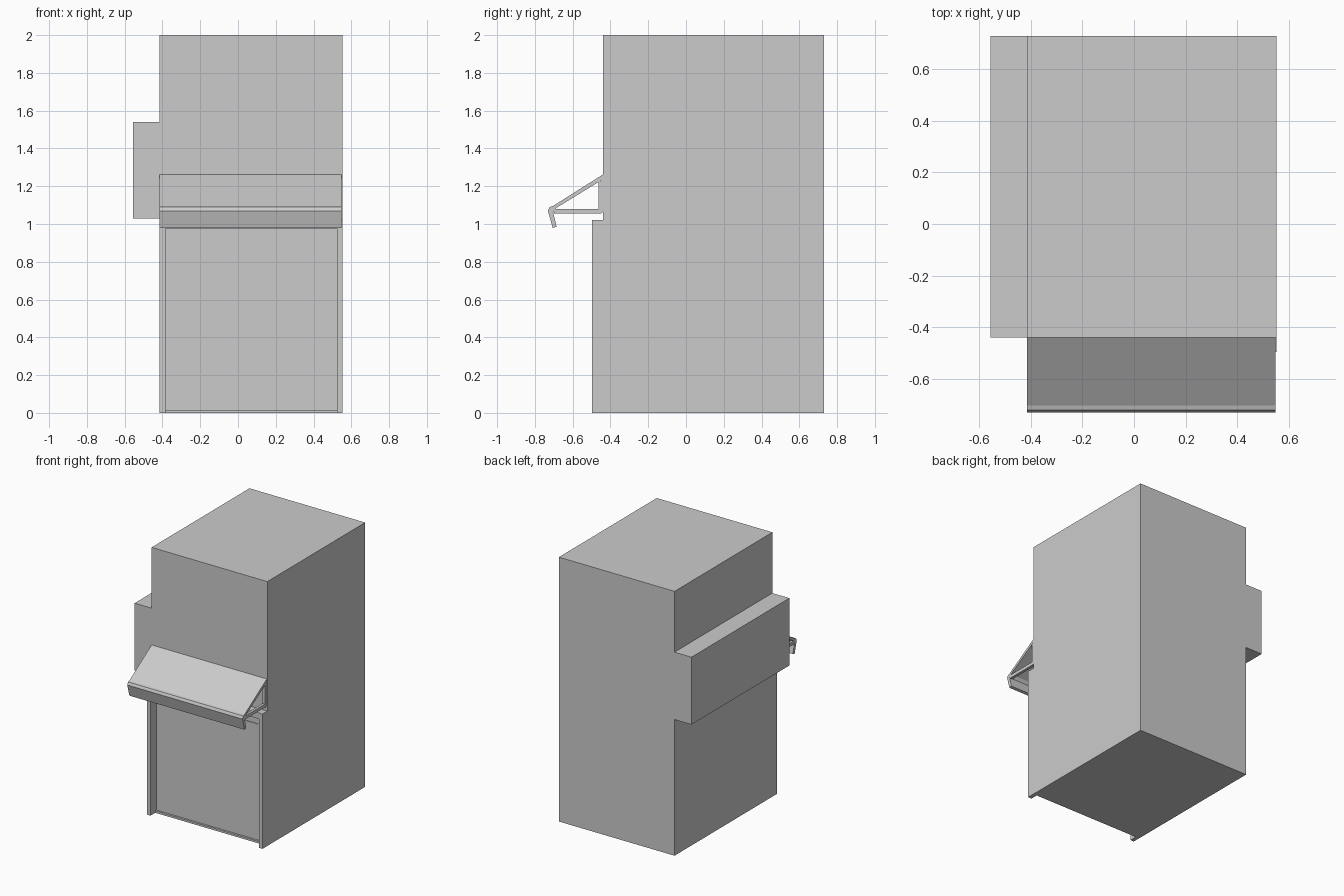
import bpy, bmesh
from mathutils import Vector

if "Cube" in bpy.data.objects:
    bpy.data.objects.remove(bpy.data.objects["Cube"])


def extrude(name, pts, start, end, axis):
    """Extrude a closed 2D profile: axis 'x' takes (y, z), axis 'y' takes (x, z)."""
    bm = bmesh.new()
    place = (lambda p, t: (t, p[0], p[1])) if axis == 'x' else (lambda p, t: (p[0], t, p[1]))
    face = bm.faces.new([bm.verts.new(place(p, start)) for p in pts])
    ext = bmesh.ops.extrude_face_region(bm, geom=[face])
    move = Vector((end - start, 0, 0)) if axis == 'x' else Vector((0, end - start, 0))
    bmesh.ops.translate(bm, vec=move,
                        verts=[g for g in ext['geom'] if isinstance(g, bmesh.types.BMVert)])
    bmesh.ops.recalc_face_normals(bm, faces=bm.faces)
    mesh = bpy.data.meshes.new(name)
    bm.to_mesh(mesh)
    bm.free()
    ob = bpy.data.objects.new(name, mesh)
    bpy.context.collection.objects.link(ob)
    return ob


def box(name, x, y, z):
    return extrude(name, [(x[0], z[0]), (x[1], z[0]), (x[1], z[1]), (x[0], z[1])], y[0], y[1], 'y')


L, R = -0.415, 0.553          # left and right sides of the cabinet
FRONT, BACK = -0.44, 0.73

# Cabinet with the projecting side duct as one solid
cabinet = extrude('cabinet', [(L, 0), (R, 0), (R, 2), (L, 2), (L, 1.54),
                              (-0.557, 1.54), (-0.557, 1.03), (L, 1.03)], FRONT, BACK, 'y')

# Shallow recess behind the door frame, leaving a low sill
cutter = box('recess_cutter', (L + 0.03, R - 0.03), (-0.6, -0.425), (0.015, 0.975))
cutter.hide_render = True
cutter.hide_viewport = True
cut = cabinet.modifiers.new('recess', 'BOOLEAN')
cut.object = cutter
cut.operation = 'DIFFERENCE'
cut.solver = 'EXACT'

# Door surround: two jambs and a header as one profile
extrude('door_frame', [(L, 0), (L + 0.03, 0), (L + 0.03, 0.975), (R - 0.03, 0.975),
                       (R - 0.03, 0), (R, 0), (R, 1.02), (L, 1.02)], -0.497, FRONT, 'y')

# Window pane
box('window', (-0.108, 0.467), (-0.43, -0.425), (0.52, 0.895))

# Sloping awning with a rounded nose and a hanging lip
extrude('awning', [(-0.44, 1.262), (-0.705, 1.095), (-0.722, 1.09), (-0.731, 1.07),
                   (-0.706, 0.98), (-0.685, 0.985), (-0.703, 1.06), (-0.69, 1.083),
                   (-0.44, 1.236)], L, R - 0.004, 'x')

# L-shaped support brackets at both ends
bracket = [(-0.70, 1.08), (-0.70, 1.055), (-0.45, 1.055), (-0.44, 1.065), (-0.44, 1.236),
           (-0.462, 1.222), (-0.462, 1.08)]
for side, x in (('left', L), ('right', R - 0.024)):
    extrude(side + '_bracket', bracket, x, x + 0.02, 'x')
